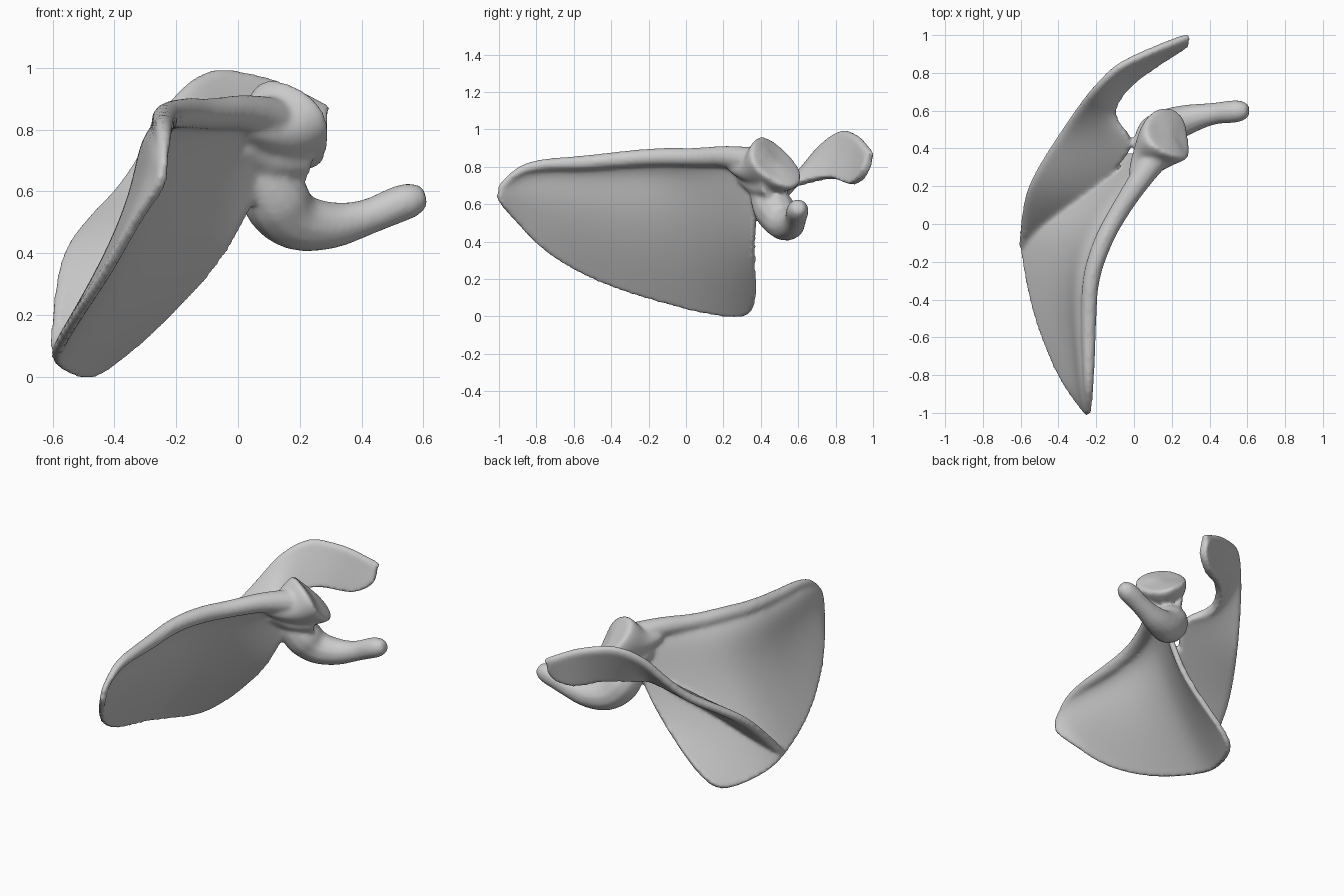
import bpy, bmesh
from mathutils import Vector

cube = bpy.data.objects.get("Cube")
if cube:
    bpy.data.objects.remove(cube)

bone = bpy.data.materials.new("bone_grey")
bone.use_nodes = True
colour = (0.6, 0.6, 0.6, 1)
bone.diffuse_color = colour
bone.node_tree.nodes["Principled BSDF"].inputs["Base Color"].default_value = colour


def vectors(points):
    return [Vector(p) for p in points]


def bake(ob, name):
    """Replace an object by a plain mesh of its evaluated shape."""
    bpy.context.view_layer.update()
    graph = bpy.context.evaluated_depsgraph_get()
    mesh = bpy.data.meshes.new_from_object(ob.evaluated_get(graph))
    bpy.data.objects.remove(ob)
    bm = bmesh.new()
    bm.from_mesh(mesh)
    bmesh.ops.remove_doubles(bm, verts=bm.verts, dist=0.0005)
    bmesh.ops.recalc_face_normals(bm, faces=bm.faces)
    bm.to_mesh(mesh)
    bm.free()
    new = bpy.data.objects.new(name, mesh)
    bpy.context.collection.objects.link(new)
    return new


def rounded_mesh(name, verts, faces, levels):
    mesh = bpy.data.meshes.new(name)
    mesh.from_pydata(verts, [], faces)
    ob = bpy.data.objects.new(name, mesh)
    bpy.context.collection.objects.link(ob)
    ob.modifiers.new("round", 'SUBSURF').levels = levels
    return ob


def sheet(name, rails, thickness):
    """Smooth curved plate spanning a list of equal-length rails."""
    n = len(rails[0])
    verts = [p for rail in rails for p in rail]
    faces = [(r * n + i, r * n + i + 1, (r + 1) * n + i + 1, (r + 1) * n + i)
             for r in range(len(rails) - 1) for i in range(n - 1)]
    ob = rounded_mesh(name, verts, faces, 3)
    solid = ob.modifiers.new("thickness", 'SOLIDIFY')
    solid.thickness = thickness
    solid.offset = 0
    return bake(ob, name)


def tube(name, path, radii):
    """Round bar of varying radius along a path."""
    curve = bpy.data.curves.new(name, 'CURVE')
    curve.dimensions = '3D'
    curve.bevel_depth = 1
    curve.bevel_resolution = 4
    curve.use_fill_caps = True
    spline = curve.splines.new('NURBS')
    spline.points.add(len(path) - 1)
    for point, co, radius in zip(spline.points, path, radii):
        point.co = (*co, 1)
        point.radius = radius
    spline.order_u = 3
    spline.use_endpoint_u = True
    ob = bpy.data.objects.new(name, curve)
    bpy.context.collection.objects.link(ob)
    return bake(ob, name)


# Blade: thin plate between the medial and lateral borders
medial = vectors([(-.24, -1.01, .62), (-.35, -.88, .47), (-.42, -.75, .34),
                  (-.49, -.58, .24), (-.55, -.38, .15), (-.6, -.1, .07),
                  (-.59, .05, .03), (-.5, .27, -.01), (-.43, .39, .02)])
lateral = vectors([(-.24, -1, .68), (-.24, -.95, .74), (-.24, -.83, .81),
                   (-.24, -.55, .82), (-.235, -.3, .845), (-.17, -.1, .855),
                   (-.09, .05, .85), (.04, .25, .86), (.15, .4, .82)])
# Sideways bow of the plate at three heights between the borders
bows = {.35: (0, 0, .01, .02, .025, .025, .03, .07, .12),
        .66: (0, 0, .01, .01, .01, .01, .015, .05, .09),
        .9: (0, -.01, -.02, -.035, -.04, -.04, -.03, 0, .02)}
rails = [[m.lerp(l, t) + Vector((b, -.3 * b, 0)) for m, l, b in zip(medial, lateral, bow)]
         for t, bow in bows.items()]
blade = sheet("blade", [medial, *rails, lateral], .035)
border = tube("lateral_border", lateral,
              (.015, .02, .03, .04, .045, .05, .05, .06, .08))

# Spine sweeping up from the blade into the free acromion
crest = vectors([(-.6, -.12, .1), (-.58, .03, .25), (-.545, .18, .4),
                 (-.47, .32, .5), (-.36, .49, .61), (-.27, .62, .76),
                 (-.2, .71, .89), (-.09, .83, .985), (.04, .89, .965),
                 (.16, .94, .93), (.29, .99, .86)])
root = vectors([(-.58, -.12, .08), (-.49, 0, .2), (-.31, .13, .38),
                (-.14, .26, .51), (.03, .42, .66), (-.08, .53, .68),
                (-.13, .6, .71), (-.04, .74, .74), (.06, .81, .74),
                (.17, .89, .69), (.28, .95, .75)])
middle = [c.lerp(r, .5) for c, r in zip(crest, root)]
spine = sheet("spine", [crest, middle, root], .05)
ridge = tube("spine_crest", crest, (.01, .02, .025, .025, .025, .025, .025, .02, .02, .02, .02))

# Glenoid: shallow socket on a tapering neck
rim = vectors([(.08, .43, .97), (.18, .38, .95), (.27, .35, .89), (.3, .37, .8),
               (.285, .47, .73), (.27, .57, .69), (.2, .62, .73),
               (.12, .61, .8), (.06, .53, .89)])
centre = sum(rim, Vector()) / len(rim)


def ring(scale, shift):
    return [centre + (p - centre) * scale + Vector(shift) for p in rim]


rings = [ring(.5, (0, 0, 0)), ring(1, (0, 0, 0)), ring(1.1, (-.005, -.005, -.005)),
         ring(1, (-.05, -.04, -.04)), ring(.74, (-.1, -.1, -.07)),
         ring(.35, (-.2, -.25, -.03))]
n = len(rim)
faces = [(k * n + i, k * n + (i + 1) % n, (k + 1) * n + (i + 1) % n, (k + 1) * n + i)
         for k in range(len(rings) - 1) for i in range(n)]
faces += [tuple(range(n)), tuple(range(len(rings) * n - n, len(rings) * n))]
glenoid = bake(rounded_mesh("socket", [p for r in rings for p in r], faces, 2), "glenoid")
neck = tube("neck", vectors([(.02, .28, .74), (.05, .34, .73), (.11, .42, .71), (.17, .48, .72)]),
            (.02, .06, .1, .11))

# Coracoid: hooked finger below the socket
coracoid = tube("coracoid", vectors([(.04, .38, .7), (.1, .45, .61), (.17, .515, .5),
                                     (.3, .56, .485), (.42, .585, .515),
                                     (.52, .595, .56), (.58, .6, .578), (.607, .6, .585)]),
                (.05, .12, .1, .078, .056, .062, .056, .03))

# Fuse all parts into one continuous bone
bpy.ops.object.select_all(action='DESELECT')
for part in (blade, border, spine, ridge, glenoid, neck, coracoid):
    part.select_set(True)
bpy.context.view_layer.objects.active = blade
bpy.ops.object.join()
fuse = blade.modifiers.new("fuse", 'REMESH')
fuse.mode = 'VOXEL'
fuse.voxel_size = .011
soften = blade.modifiers.new("soften", 'SMOOTH')
soften.factor = .5
soften.iterations = 9
scapula = bake(blade, "shoulder_blade")

scapula.data.materials.clear()
scapula.data.materials.append(bone)
bpy.ops.object.select_all(action='DESELECT')
scapula.select_set(True)
bpy.context.view_layer.objects.active = scapula
bpy.ops.object.shade_smooth_by_angle(angle=1)
